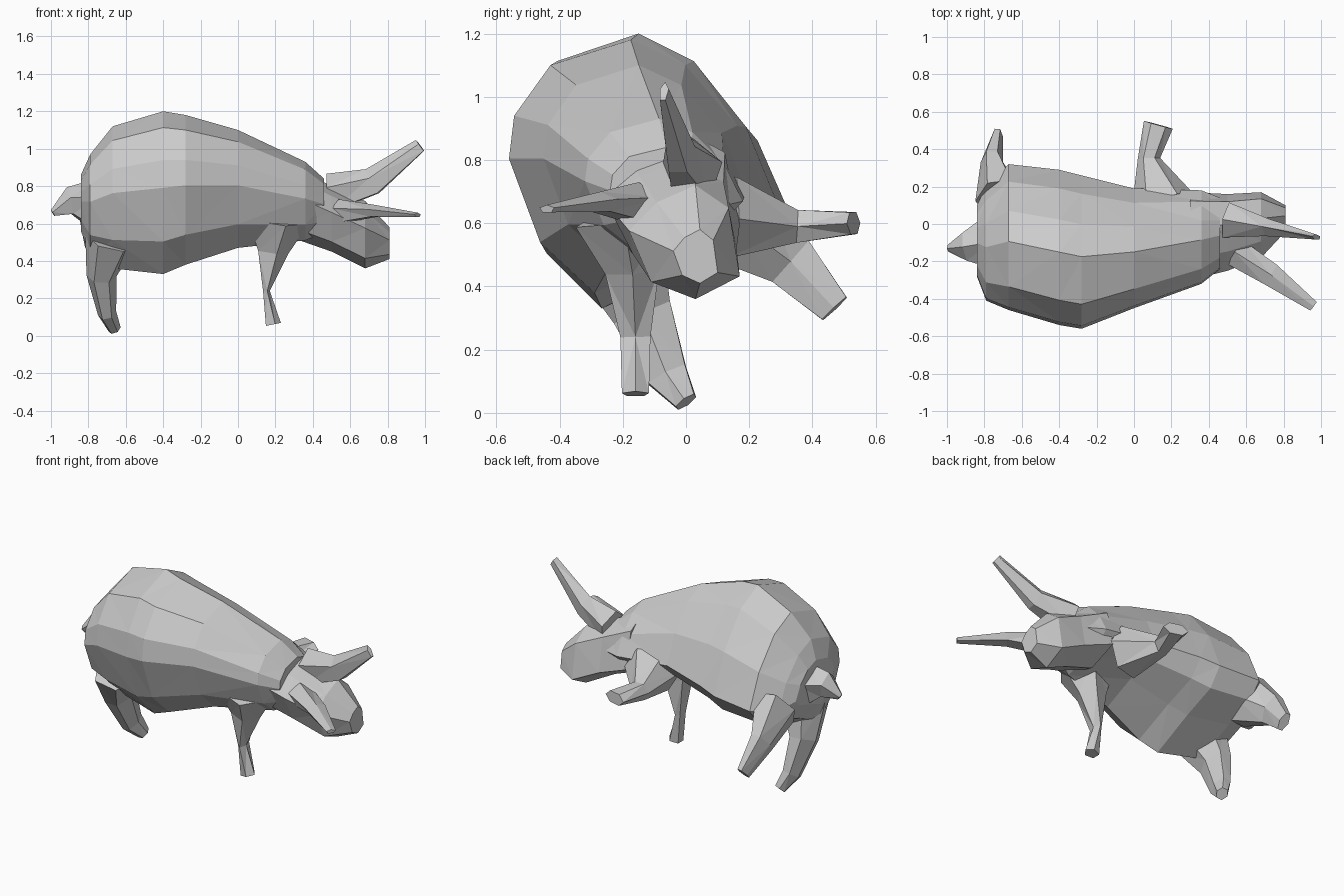
import bpy, bmesh, math
from mathutils import Vector

if "Cube" in bpy.data.objects:
    bpy.data.objects.remove(bpy.data.objects["Cube"])


def skin(name, rings):
    """Bridge equal-length rings of points into a closed flat-shaded mesh."""
    bm = bmesh.new()
    loops = [[bm.verts.new(p) for p in ring] for ring in rings]
    n = len(loops[0])
    for a, b in zip(loops, loops[1:]):
        for i in range(n):
            j = (i + 1) % n
            bm.faces.new((a[i], a[j], b[j], b[i]))
    bm.faces.new(loops[0])
    bm.faces.new(loops[-1])
    bmesh.ops.recalc_face_normals(bm, faces=bm.faces)
    bmesh.ops.triangulate(bm, faces=bm.faces)
    mesh = bpy.data.meshes.new(name)
    bm.to_mesh(mesh)
    bm.free()
    obj = bpy.data.objects.new(name, mesh)
    bpy.context.collection.objects.link(obj)
    return obj


def trunk(name, profile, stations):
    """Fit a unit profile into the y/z box given at each x station."""
    skin(name, [[(x, y0 + u * (y1 - y0), z0 + v * (z1 - z0)) for u, v in profile]
                for x, y0, y1, z0, z1 in stations])


def limb(name, path, ref, sides=6):
    """Tapered tube: path of (x, y, z, radius along ref, other radius)."""
    pts = [Vector(p[:3]) for p in path]
    rings = []
    for i, p in enumerate(path):
        t = (pts[min(i + 1, len(pts) - 1)] - pts[max(i - 1, 0)]).normalized()
        u = Vector(ref)
        u = (u - t * u.dot(t)).normalized()
        v = t.cross(u)
        rings.append([pts[i] + u * p[3] * math.cos(2 * math.pi * k / sides)
                      + v * p[4] * math.sin(2 * math.pi * k / sides) for k in range(sides)])
    skin(name, rings)


# Body: rounded back leaning to the front, slanted belly
trunk("body",
      [(0, .53), (.02, .7), (.16, .9), (.47, 1), (.68, .9), (.88, .66),
       (1, .38), (.9, .25), (.65, .15), (.33, 0), (.12, .2)],
      [(-.84, -.28, .10, .56, .86), (-.79, -.41, .20, .43, .97),
       (-.67, -.46, .32, .36, 1.12), (-.40, -.54, .29, .33, 1.2),
       (-.28, -.56, .26, .38, 1.18), (0, -.45, .19, .47, 1.10),
       (.36, -.32, .18, .51, .93), (.46, -.24, .14, .55, .84)])

# Head tapering to a blunt snout
trunk("head",
      [(0, .6), (.25, .85), (.6, 1), (.9, .8), (1, .2), (.6, 0), (.2, .15)],
      [(.30, -.30, .17, .52, .90), (.50, -.25, .16, .45, .80),
       (.68, -.18, .17, .36, .72), (.81, -.04, .10, .41, .58)])

X, Z = (1, 0, 0), (0, 0, 1)

# Ears
limb("upper_ear", [(.50, .02, .76, .11, .10), (.72, -.02, .82, .08, .05),
                   (.975, -.07, 1.015, .04, .015)], Z, 5)
limb("lower_ear", [(.54, -.15, .66, .07, .08), (.73, -.27, .665, .035, .065),
                   (.96, -.44, .645, .013, .03)], Z, 5)

# Tail
limb("tail", [(-.78, -.10, .70, .14, .15), (-.90, -.12, .715, .08, .08),
              (-.99, -.13, .655, .02, .02)], Z, 5)

# Legs
limb("near_hind_leg", [(-.68, -.22, .52, .14, .17), (-.73, -.14, .32, .08, .11),
                       (-.70, -.06, .12, .05, .075), (-.66, .0, .035, .035, .04)], X)
limb("near_front_leg", [(.20, -.20, .62, .18, .16), (.18, -.17, .45, .09, .09),
                        (.15, -.16, .24, .02, .05), (.185, -.16, .06, .045, .045)], X, 5)
limb("far_hind_leg", [(-.72, .14, .62, .13, .17), (-.76, .33, .48, .06, .10),
                      (-.73, .47, .33, .03, .06)], X)
limb("far_front_leg", [(.15, .12, .62, .17, .15), (.08, .35, .59, .06, .06),
                       (.13, .53, .60, .08, .04)], X)
